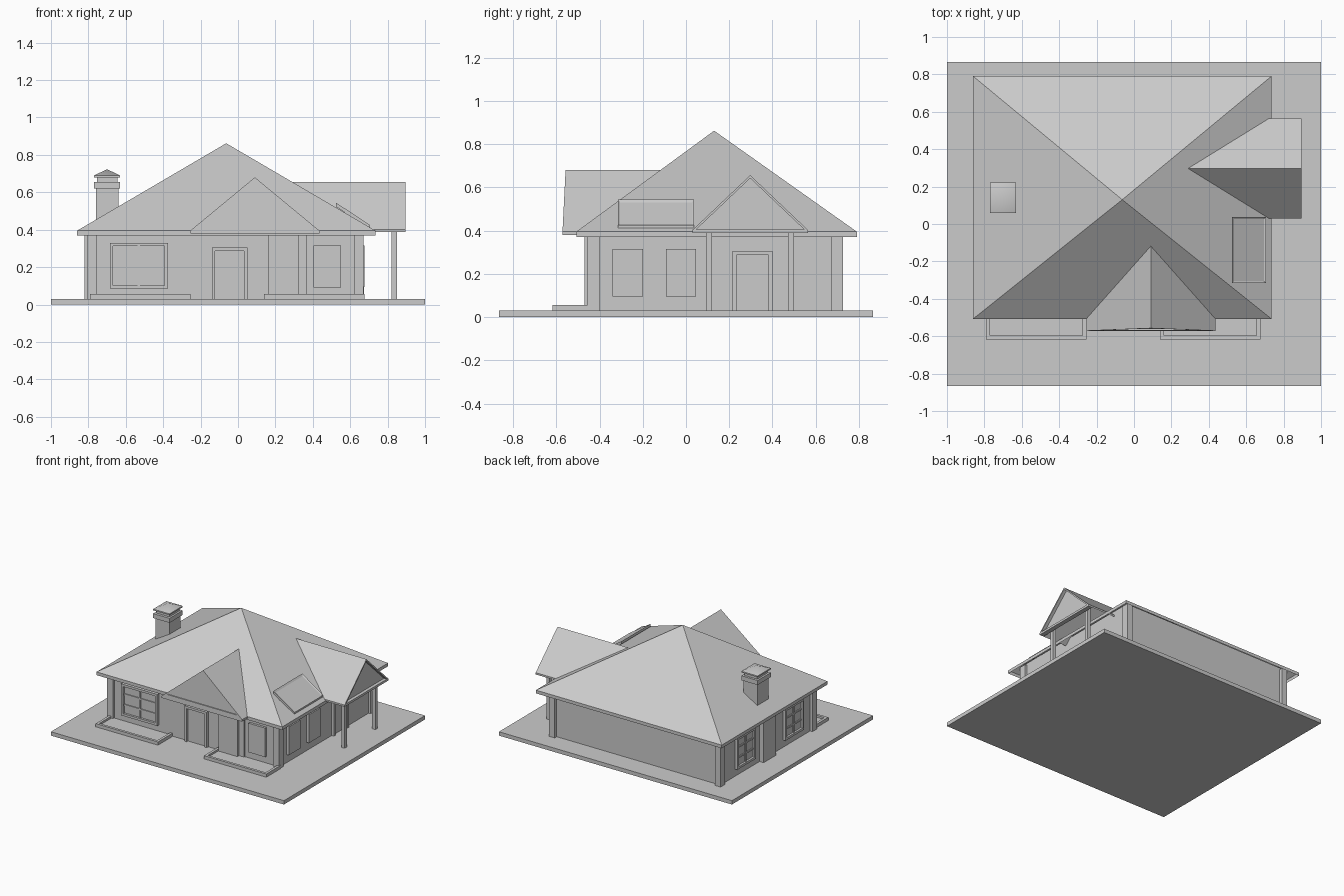
import bpy, bmesh
from mathutils import Vector

cube = bpy.data.objects.get("Cube")
if cube:
    bpy.data.objects.remove(cube, do_unlink=True)

grey = bpy.data.materials.new("plain_grey")
grey.use_nodes = True
grey.diffuse_color = (0.6, 0.6, 0.6, 1)
grey.node_tree.nodes["Principled BSDF"].inputs["Base Color"].default_value = (0.6, 0.6, 0.6, 1)


def finish(name, bm):
    bmesh.ops.recalc_face_normals(bm, faces=bm.faces)
    mesh = bpy.data.meshes.new(name)
    bm.to_mesh(mesh)
    bm.free()
    mesh.materials.append(grey)
    obj = bpy.data.objects.new(name, mesh)
    bpy.context.collection.objects.link(obj)
    return obj


def add_box(bm, x, y, z):
    """Box from (low, high) pairs on each axis."""
    verts = bmesh.ops.create_cube(bm, size=1)["verts"]
    for v in verts:
        v.co = Vector([(a + b) / 2 + c * (b - a) for (a, b), c in zip((x, y, z), v.co)])


def boxes(name, *parts):
    bm = bmesh.new()
    for part in parts:
        add_box(bm, *part)
    return finish(name, bm)


def add_pyramid(bm, x, y, z0, z1, apex, smooth=False):
    """Upright skirt from z0 to z1 topped by four slopes, open underneath."""
    plan = [(x[0], y[0]), (x[1], y[0]), (x[1], y[1]), (x[0], y[1])]
    low = [bm.verts.new((*p, z0)) for p in plan]
    high = [bm.verts.new((*p, z1)) for p in plan]
    rim = [bm.verts.new(v.co) for v in high] if smooth else high
    top = bm.verts.new(apex)
    for i in range(4):
        j = (i + 1) % 4
        bm.faces.new((low[i], low[j], high[j], high[i]))
        bm.faces.new((rim[i], rim[j], top)).smooth = smooth


# Wall directions: running coordinate u and outward distance n
FRONT, RIGHT, LEFT = "front", "right", "left"
WALL = {FRONT: -0.435, RIGHT: 0.653, LEFT: -0.785}


def on_wall(side, u, n, z):
    w = WALL[side]
    if side == RIGHT:
        return ((w + n[0], w + n[1]), u, z)
    out = (w - n[1], w - n[0])
    return (u, out, z) if side == FRONT else (out, u, z)


def opening(name, side, u, z, depth=0.02, trim=0.018, cols=1, rows=1, sill=True):
    """Framed window or door with optional glazing bars."""
    inner_z = z[0] + (trim if sill else 0)
    parts = [
        on_wall(side, (u[0], u[0] + trim), (-0.01, depth), z),
        on_wall(side, (u[1] - trim, u[1]), (-0.01, depth), z),
        on_wall(side, (u[0] + trim, u[1] - trim), (-0.01, depth), (z[1] - trim, z[1])),
        on_wall(side, (u[0] + trim, u[1] - trim), (-0.01, 0.004), (inner_z, z[1] - trim)),
    ]
    if sill:
        parts.append(on_wall(side, (u[0] + trim, u[1] - trim), (-0.01, depth), (z[0], inner_z)))
    for i in range(1, cols):
        c = u[0] + (u[1] - u[0]) * i / cols
        parts.append(on_wall(side, (c - 0.006, c + 0.006), (0, 0.012), (inner_z, z[1] - trim)))
    for i in range(1, rows):
        c = z[0] + (z[1] - z[0]) * i / rows
        parts.append(on_wall(side, (u[0] + trim, u[1] - trim), (0, 0.011), (c - 0.006, c + 0.006)))
    boxes(name, *parts)


def prism(name, place, profile, front, back):
    """Run a (u, z) profile from front to back; place(u, d, z) maps to the world."""
    bm = bmesh.new()
    ends = [[bm.verts.new(place(u, d, z)) for u, z in profile] for d in (front, back)]
    for end in ends:
        bm.faces.new(end)
    for i in range(len(profile)):
        j = (i + 1) % len(profile)
        bm.faces.new((ends[0][i], ends[0][j], ends[1][j], ends[1][i]))
    finish(name, bm)


def gable(name, place, half, z0, z1, top, front, back, bar, recess):
    """Thin gabled roof with a set-back end panel above a base bar."""
    under = top - z1 + z0
    roof = [(-half, z0), (-half, z1), (0, top), (half, z1), (half, z0), (0, under)]
    prism(name + "_roof", place, roof, front, back)
    end = [(-half, z0), (half, z0), (0, under)]
    prism(name + "_end_panel", place, end, front - recess, front - recess - 0.01)
    reach = half * (under - bar) / (under - z0)
    base = [(-half, z0), (half, z0), (reach, bar), (-reach, bar)]
    prism(name + "_base_bar", place, base, front, front - recess)


# Ground slab and house body, rising under the open roof
boxes("ground_slab", ((-1, 1), (-0.865, 0.865), (0, 0.03)))
boxes("walls", ((WALL[LEFT], WALL[RIGHT]), (WALL[FRONT], 0.70), (0.02, 0.435)))
boxes("corner_pillars", *[((x, x + 0.05), (y, y + 0.055), (0.02, 0.42))
                          for x in (-0.805, 0.62) for y in (-0.455, 0.67)])
boxes("front_pier", ((0.16, 0.325), (-0.47, -0.42), (0.02, 0.41)),
      ((0.325, 0.365), (-0.45, -0.42), (0.02, 0.41)))

# Main hipped roof
bm = bmesh.new()
add_pyramid(bm, (-0.86, 0.735), (-0.507, 0.79), 0.37, 0.395, (-0.063, 0.13, 0.862))
finish("main_roof", bm)

# Front gable, leaning back slightly, and side porch roof
gable("front_gable", lambda u, d, z: (0.09 + u, 0.05 * (z - 0.38) - d, z),
      0.345, 0.38, 0.395, 0.68, 0.572, 0.125, bar=0.418, recess=0.008)
gable("porch", lambda u, d, z: (d, 0.297 + u, z),
      0.268, 0.388, 0.402, 0.656, 0.895, 0.285, bar=0.405, recess=0.025)
boxes("porch_posts", *[((0.822, 0.85), (y, y + 0.027), (0.02, 0.44)) for y in (0.093, 0.472)])

# Roof skylight: a thin tilted panel with a raised rim
bm = bmesh.new()
add_box(bm, (0.525, 0.705), (-0.315, 0.038), (0, 0.022))
bm.normal_update()
lid = max(bm.faces, key=lambda f: f.calc_center_median().z)
bmesh.ops.inset_individual(bm, faces=[lid], thickness=0.015, depth=0)
bmesh.ops.translate(bm, verts=lid.verts, vec=(0, 0, -0.006))
for v in bm.verts:
    v.co.z += 0.522 - (v.co.x - 0.525) * 0.66
finish("skylight", bm)

# Chimney with breast, collar and softly shaded cap
boxes("chimney_breast", ((-0.82, -0.70), (0.07, 0.22), (0.02, 0.41)))
bm = bmesh.new()
add_box(bm, (-0.76, -0.64), (0.075, 0.21), (0.37, 0.62))
add_box(bm, (-0.77, -0.63), (0.06, 0.222), (0.62, 0.655))
add_box(bm, (-0.755, -0.645), (0.08, 0.205), (0.655, 0.685))
add_pyramid(bm, (-0.77, -0.63), (0.06, 0.222), 0.68, 0.69, (-0.70, 0.141, 0.723), smooth=True)
finish("chimney", bm)

# Windows and doors
opening("front_left_window", FRONT, (-0.685, -0.375), (0.085, 0.33), cols=2, rows=3)
opening("front_door", FRONT, (-0.14, 0.05), (0.02, 0.305), sill=False)
opening("side_door", RIGHT, (0.215, 0.40), (0.02, 0.305), sill=False)
for i, y in enumerate((-0.30, 0.29)):
    opening(f"left_window_{i + 1}", LEFT, (y, y + 0.23), (0.085, 0.33), cols=2, rows=3)
boxes("front_right_window", on_wall(FRONT, (0.405, 0.55), (-0.01, 0.018), (0.09, 0.315)))
for i, y in enumerate((-0.34, -0.093)):
    boxes(f"right_window_{i + 1}", on_wall(RIGHT, (y, y + 0.14), (-0.01, 0.022), (0.095, 0.315)))

# Planting beds with raised rims along the front wall
for name, x0, x1 in (("left_planter", -0.79, -0.255), ("right_planter", 0.14, 0.675)):
    t = 0.02
    rim = (0.02, 0.055)
    boxes(name,
          ((x0, x1), (-0.617, -0.617 + t), rim),
          ((x0, x0 + t), (-0.617 + t, -0.44), rim),
          ((x1 - t, x1), (-0.617 + t, -0.44), rim),
          ((x0 + t, x1 - t), (-0.617 + t, -0.44), (0.02, 0.04)))
